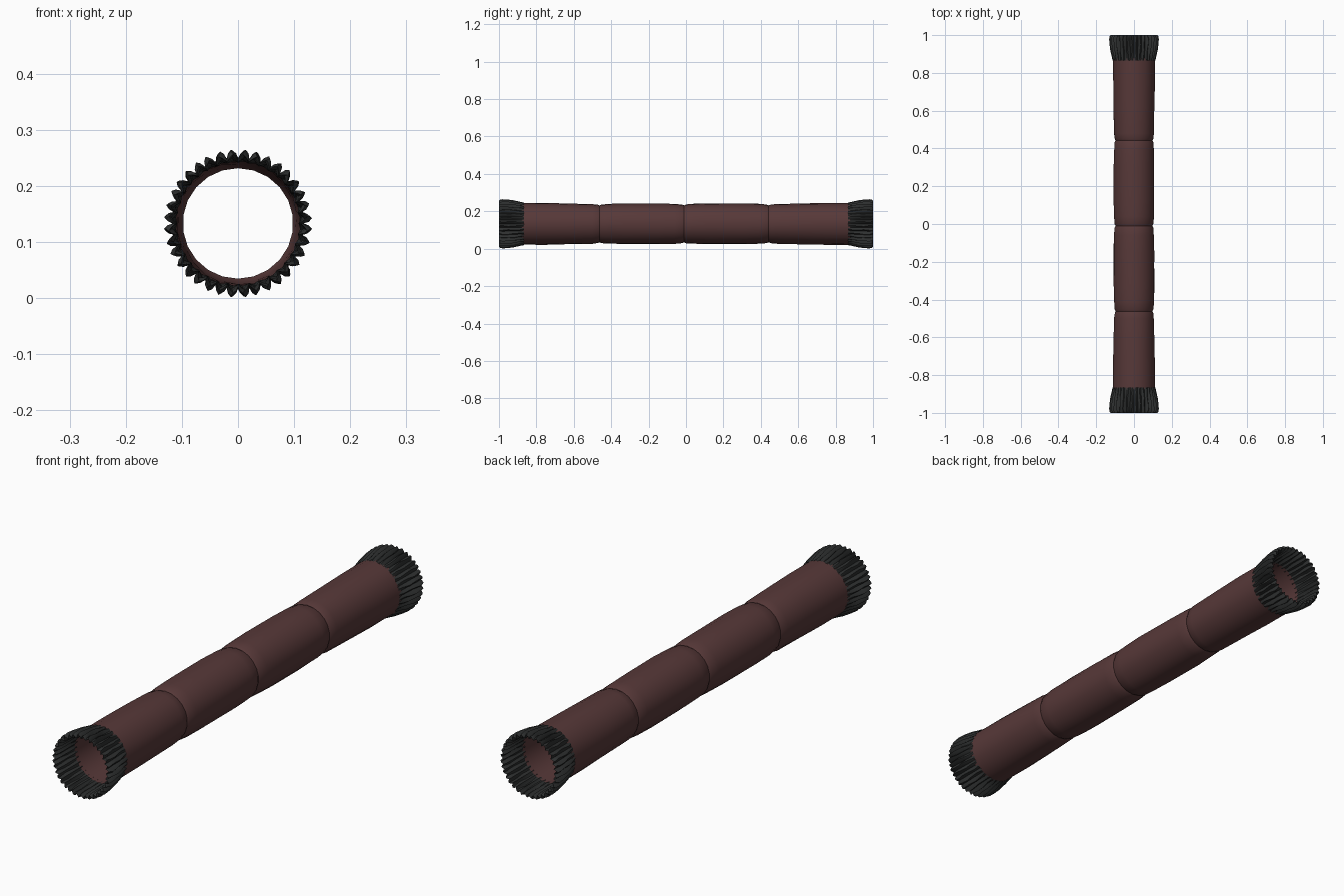
import bpy, bmesh, math, random

if "Cube" in bpy.data.objects:
    bpy.data.objects.remove(bpy.data.objects["Cube"])

random.seed(4)
CZ = 0.133  # height of the tube axis


def material(name, rgb):
    m = bpy.data.materials.new(name)
    m.diffuse_color = (*rgb, 1)
    m.use_nodes = True
    m.node_tree.nodes["Principled BSDF"].inputs["Base Color"].default_value = m.diffuse_color
    return m


def sweep_rings(name, ys, sides, radius, mat, angle, wobble=lambda i, j: 0.0):
    """Open surface of rings along y; radius(i, j) gives each vertex radius."""
    bm = bmesh.new()
    rings = []
    for i, y in enumerate(ys):
        ring = []
        for j in range(sides):
            a = 2 * math.pi * (j + wobble(i, j)) / sides
            r = radius(i, j)
            ring.append(bm.verts.new((r * math.sin(a), y, CZ + r * math.cos(a))))
        rings.append(ring)
    for a, b in zip(rings, rings[1:]):
        for j in range(sides):
            k = (j + 1) % sides
            bm.faces.new((a[j], a[k], b[k], b[j]))
    bmesh.ops.recalc_face_normals(bm, faces=bm.faces)
    me = bpy.data.meshes.new(name)
    bm.to_mesh(me)
    bm.free()
    ob = bpy.data.objects.new(name, me)
    bpy.context.collection.objects.link(ob)
    me.materials.append(mat)
    bpy.ops.object.select_all(action='DESELECT')
    ob.select_set(True)
    bpy.context.view_layer.objects.active = ob
    bpy.ops.object.shade_smooth_by_angle(angle=math.radians(angle))
    return ob


brown = material("brown_cloth", (0.095, 0.040, 0.040))
black = material("black_rib", (0.027, 0.029, 0.029))

# Sleeve: four puffed sections pinched at three seams
body = [(-0.88, 0.112), (-0.75, 0.1115), (-0.62, 0.109), (-0.50, 0.106), (-0.472, 0.103)]
seams = [-0.462, -0.01, 0.442]
for s, e in zip(seams, seams[1:]):
    body += [(s, 0.0985), (s + 0.01, 0.103), (s + 0.05, 0.1065), (s + 0.14, 0.1085),
             (e - 0.14, 0.1085), (e - 0.05, 0.1065), (e - 0.01, 0.103)]
body += [(0.442, 0.0985), (0.452, 0.103), (0.48, 0.106), (0.62, 0.109),
         (0.75, 0.1115), (0.88, 0.112)]
soft = [[random.uniform(-0.001, 0.001) for _ in range(22)] for _ in body]
sweep_rings("sleeve", [p[0] for p in body], 22,
            lambda i, j: body[i][1] + (soft[i][j] if body[i][1] > 0.1 else 0),
            brown, 30)

# Ribbed cuffs: (y, ridge radius, valley radius), folding inward at the rim
cuff = [(0.865, 0.114, 0.110), (0.89, 0.119, 0.111), (0.92, 0.126, 0.113),
        (0.95, 0.130, 0.115), (0.98, 0.132, 0.117), (0.995, 0.129, 0.115),
        (1.0, 0.124, 0.112), (0.99, 0.119, 0.109), (0.96, 0.117, 0.108),
        (0.92, 0.115, 0.108), (0.88, 0.111, 0.108)]
RIBS = 36


def cuff_radius(i, j):
    _, ridge, valley = cuff[i]
    return valley if j % 4 == 0 else ridge if j % 4 == 2 else valley + 0.62 * (ridge - valley)


for name, sign in (("front_cuff", -1), ("back_cuff", 1)):
    sweep_rings(name, [sign * p[0] for p in cuff], RIBS * 4, cuff_radius, black, 35,
                lambda i, j: 0.45 * math.sin(1.9 * i + 2.4 * (j // 4)) if j % 4 else 0.0)
